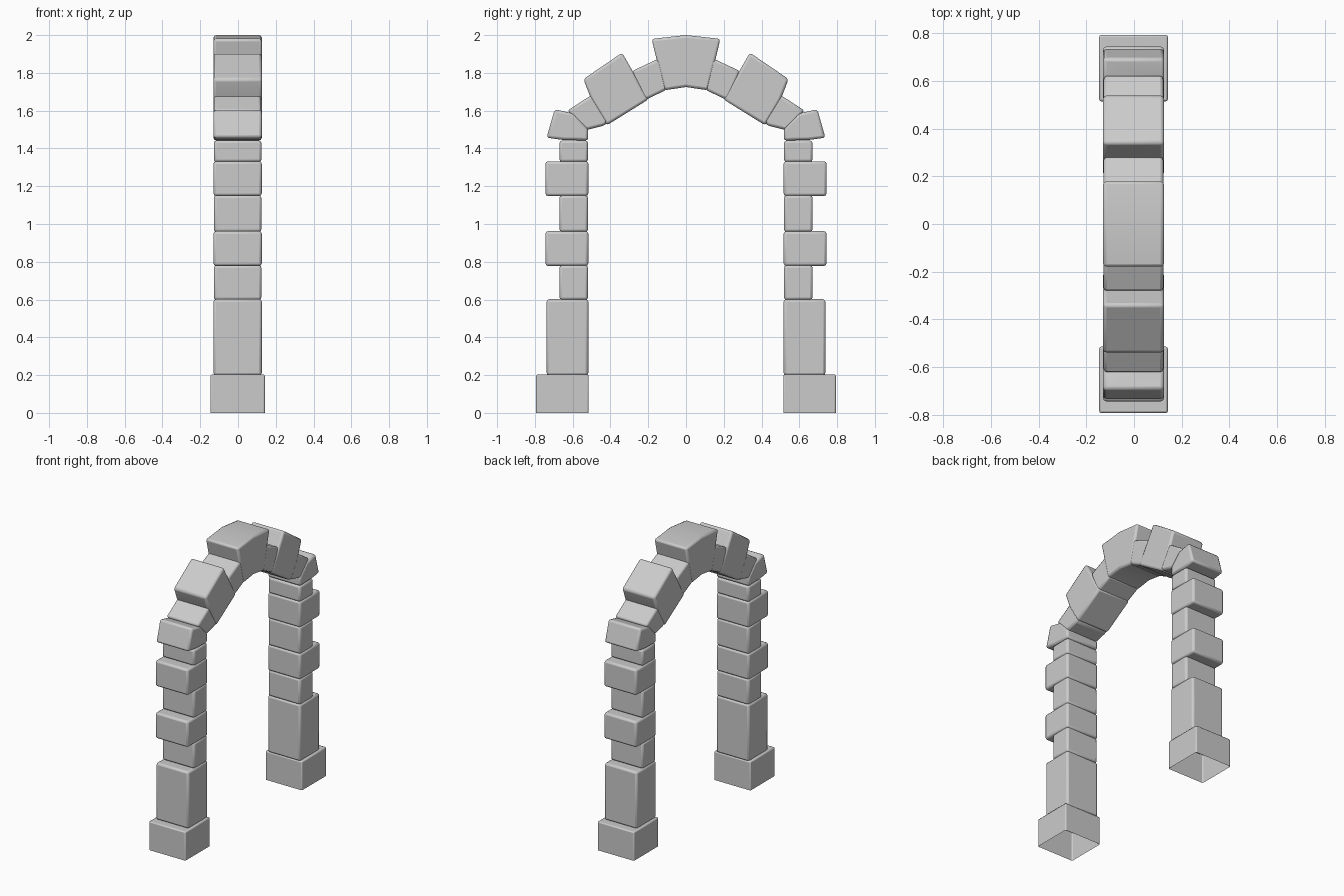
import bpy, bmesh

if "Cube" in bpy.data.objects:
    bpy.data.objects.remove(bpy.data.objects["Cube"])

X0, X1 = -0.13, 0.126  # wall thickness shared by all arch stones


def stone(name, profile, x0=X0, x1=X1, bevel=0.014, mirror=True, open_bottom=False):
    """Extrude a (y, z) profile along x, soften its edges, mirror across y."""
    bm = bmesh.new()
    face = bm.faces.new([bm.verts.new((x0, y, z)) for y, z in profile])
    ext = bmesh.ops.extrude_face_region(bm, geom=[face])
    moved = [g for g in ext["geom"] if isinstance(g, bmesh.types.BMVert)]
    bmesh.ops.translate(bm, verts=moved, vec=(x1 - x0, 0, 0))
    bmesh.ops.recalc_face_normals(bm, faces=bm.faces[:])
    if open_bottom:
        low = [f for f in bm.faces if f.normal.z < -0.9]
        bmesh.ops.delete(bm, geom=low, context='FACES_ONLY')
    me = bpy.data.meshes.new(name)
    bm.to_mesh(me)
    bm.free()
    ob = bpy.data.objects.new(name, me)
    bpy.context.collection.objects.link(ob)
    b = ob.modifiers.new("soft_edges", 'BEVEL')
    b.width, b.segments = bevel, 2
    b.limit_method, b.angle_limit = 'ANGLE', 0.5
    if mirror:
        m = ob.modifiers.new("other_side", 'MIRROR')
        m.use_axis = (False, True, False)
    bpy.context.view_layer.objects.active = ob
    ob.select_set(True)
    bpy.ops.object.shade_smooth_by_angle(angle=0.6)
    ob.select_set(False)
    return ob


def block(name, y0, y1, z0, z1, **kw):
    return stone(name, [(y0, z0), (y1, z0), (y1, z1), (y0, z1)], **kw)


# Pillars: plinth, tall stone, then alternating narrow and wide stones
block("plinth", 0.515, 0.793, 0.0, 0.203, x0=-0.146, x1=0.142,
      bevel=0.008, open_bottom=True)
block("tall_pillar_stone", 0.517, 0.738, 0.198, 0.602)
levels = [0.60, 0.78, 0.96, 1.15, 1.33, 1.44]
for i, (z0, z1) in enumerate(zip(levels, levels[1:])):
    wide = i % 2 == 1
    block("wide_pillar_stone" if wide else "narrow_pillar_stone",
          0.517 if wide else 0.519, 0.744 if wide else 0.67, z0 - 0.002, z1 + 0.002,
          x0=X0 if wide else X0 + 0.002, x1=X1 if wide else X1 - 0.002)

# Springer stone where the arch starts
stone("springer", [(0.518, 1.442), (0.65, 1.445), (0.738, 1.457), (0.695, 1.607),
                   (0.595, 1.585), (0.518, 1.505)])

# Arch ring: narrow stones between wide ones
stone("lower_narrow_arch_stone", [(0.53, 1.497), (0.43, 1.522), (0.39, 1.57),
                                  (0.50, 1.683), (0.628, 1.60)],
      x0=X0 + 0.003, x1=X1 - 0.003)
stone("wide_arch_stone", [(0.42, 1.522), (0.198, 1.66), (0.338, 1.907), (0.543, 1.767),
                          (0.50, 1.655)])
stone("upper_narrow_arch_stone", [(0.225, 1.652), (0.10, 1.712), (0.12, 1.887),
                                  (0.285, 1.81)],
      x0=X0 + 0.003, x1=X1 - 0.003)

# Keystone
stone("keystone", [(-0.117, 1.708), (0, 1.725), (0.117, 1.708), (0.182, 1.98),
                   (0, 2.0), (-0.182, 1.98)], mirror=False)
